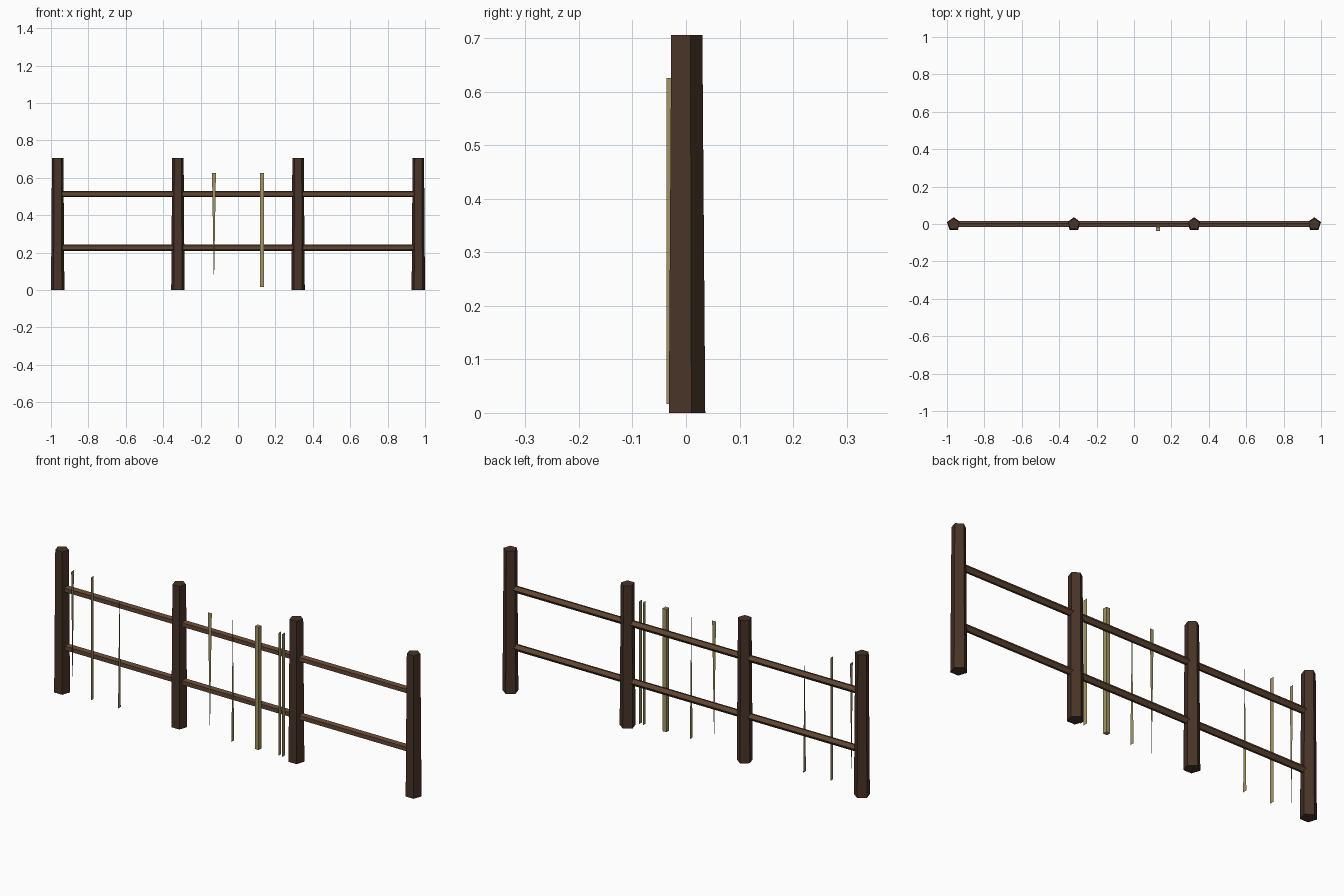
import bpy, math

if "Cube" in bpy.data.objects:
    bpy.data.objects.remove(bpy.data.objects["Cube"])


def material(name, rgb):
    m = bpy.data.materials.new(name)
    m.diffuse_color = (*rgb, 1)
    m.use_nodes = True
    m.node_tree.nodes["Principled BSDF"].inputs["Base Color"].default_value = m.diffuse_color
    return m


POST = material("dark_wood", (0.065, 0.034, 0.021))
RAIL = material("brown_wood", (0.125, 0.063, 0.034))
SLAT = material("straw", (0.36, 0.30, 0.13))


def make(name, verts, faces, mat):
    me = bpy.data.meshes.new(name)
    me.from_pydata(verts, [], faces)
    me.materials.append(mat)
    ob = bpy.data.objects.new(name, me)
    bpy.context.collection.objects.link(ob)
    return ob


def pentagon(r):
    # one corner points to +y
    angles = [math.radians(90 + 72 * i) for i in range(5)]
    return [(r * math.cos(a), r * math.sin(a)) for a in angles]


PRISM = [(i, (i + 1) % 5, (i + 1) % 5 + 5, i + 5) for i in range(5)]
PRISM += [(4, 3, 2, 1, 0), (5, 6, 7, 8, 9)]
END, YC = 0.964, -0.0016
GAP = END * 2 / 3

# tapered five-sided posts
for i in range(4):
    px = -END + GAP * i
    verts = [(px + x, YC + y, z) for r, z in ((0.0376, 0), (0.0322, 0.706))
             for x, y in pentagon(r)]
    make(f"post_{i + 1}", verts, PRISM, POST)

# five-sided rails running through the posts
for name, z in (("lower_rail", 0.226), ("upper_rail", 0.514)):
    verts = [(s * END, YC + y, z + a) for s in (-1, 1) for a, y in pentagon(0.0172)]
    make(name, verts, PRISM, RAIL)

# slats in front of the rails: broken ones keep only some faces
H, Y0, Y1, Z0, Z1 = 0.0105, -0.0365, -0.0155, 0.017, 0.626
YM = (Y0 + Y1) / 2
STEP = GAP / 5


def side(x, bottom=True, top=True):
    # side sheet of a slat, full or tapering to a point
    low = [(x, Y0, Z0), (x, Y1, Z0)] if bottom else [(x, YM, Z0)]
    high = [(x, Y1, Z1), (x, Y0, Z1)] if top else [(x, YM, Z1)]
    return low + high


sheets = {
    "slat_1": [side(-7 * STEP + H, bottom=False)],
    "slat_2": [side(-6 * STEP - H)],
    "slat_3": [side(-5 * STEP + H, top=False)],
    "slat_4": [[(-STEP - H, Y0, Z1), (-STEP, Y0, Z0), (-STEP + H, Y0, Z1)]],
    "slat_5": [side(-H, top=False)],
    "slat_7": [side(2 * STEP - H), side(2 * STEP + H)],
}
for name, polys in sheets.items():
    verts, faces = [], []
    for p in polys:
        faces.append(tuple(range(len(verts), len(verts) + len(p))))
        verts += p
    make(name, verts, faces, SLAT)

# the one whole slat
verts = [(STEP + x, y, z) for z in (Z0, Z1)
         for x, y in ((-H, Y0), (H, Y0), (H, Y1), (-H, Y1))]
make("slat_6", verts, [(3, 2, 1, 0), (4, 5, 6, 7), (0, 1, 5, 4), (1, 2, 6, 5),
                       (2, 3, 7, 6), (3, 0, 4, 7)], SLAT)
